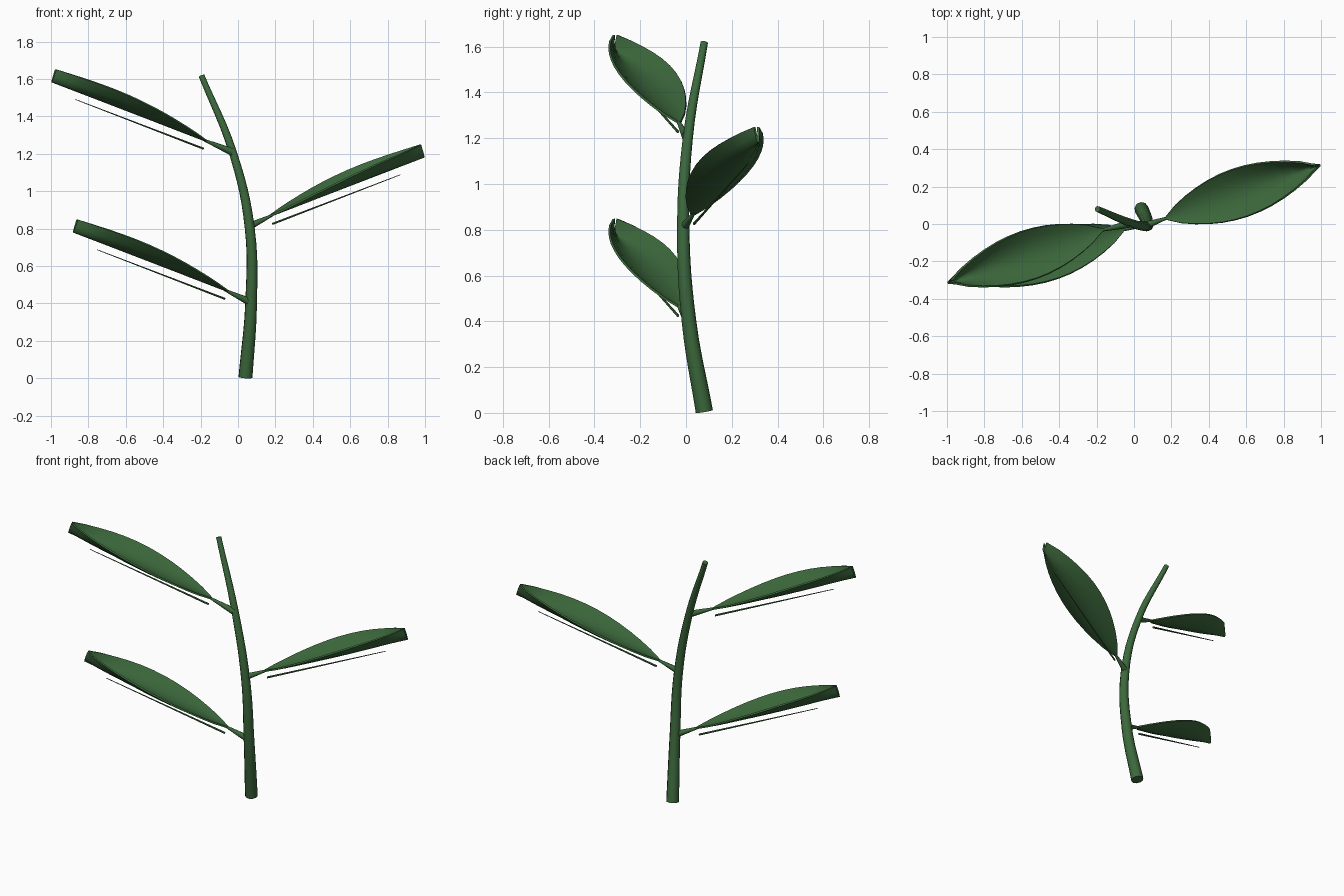
import bpy, bmesh, math
from mathutils import Vector

cube = bpy.data.objects.get("Cube")
if cube:
    bpy.data.objects.remove(cube, do_unlink=True)

# One leafy green for the whole plant
green = bpy.data.materials.new("leaf_green")
green.use_nodes = True
color = (0.045, 0.14, 0.045, 1)
green.diffuse_color = color
bsdf = green.node_tree.nodes["Principled BSDF"]
bsdf.inputs["Base Color"].default_value = color
bsdf.inputs["Roughness"].default_value = 0.8


def activate(obj):
    bpy.ops.object.select_all(action='DESELECT')
    obj.select_set(True)
    bpy.context.view_layer.objects.active = obj


def tube(name, points, radii, steps=4, detail=3):
    """Round tapered tube through the points."""
    curve = bpy.data.curves.new(name, 'CURVE')
    curve.dimensions = '3D'
    curve.resolution_u = steps
    curve.bevel_depth = 1
    curve.bevel_resolution = detail
    curve.use_fill_caps = True
    spline = curve.splines.new('BEZIER')
    spline.bezier_points.add(len(points) - 1)
    for bp, co, r in zip(spline.bezier_points, points, radii):
        bp.co = co
        bp.radius = r
        bp.handle_left_type = bp.handle_right_type = 'AUTO'
    obj = bpy.data.objects.new(name, curve)
    bpy.context.collection.objects.link(obj)
    curve.materials.append(green)
    activate(obj)
    bpy.ops.object.convert(target='MESH')
    bpy.ops.object.shade_smooth_by_angle(angle=math.radians(50))
    return obj


def blade(name, base, along, side, up, length):
    """Cupped leaf: wide in the middle, with edges raised up to the tip."""
    rows, half = 12, 3
    bm = bmesh.new()
    grid = []
    for i in range(rows + 1):
        t = i / rows
        width = 0.008 + 0.124 * max(math.sin(math.pi * t), 0) ** 0.8
        cup = 0.068 * math.sin(math.pi / 2 * min(1, t * 1.3))
        row = []
        for j in range(-half, half + 1):
            u = j / half
            co = base + along * length * t + side * width * u + up * cup * u * u
            row.append(bm.verts.new(co))
        grid.append(row)
    for a, b in zip(grid, grid[1:]):
        for j in range(2 * half):
            bm.faces.new((a[j], b[j], b[j + 1], a[j + 1]))
    mesh = bpy.data.meshes.new(name)
    bm.to_mesh(mesh)
    bm.free()
    mesh.materials.append(green)
    obj = bpy.data.objects.new(name, mesh)
    bpy.context.collection.objects.link(obj)
    activate(obj)
    solid = obj.modifiers.new("thickness", 'SOLIDIFY')
    solid.thickness = 0.01
    solid.offset = 0
    bpy.ops.object.modifier_apply(modifier=solid.name)
    bpy.ops.object.shade_smooth_by_angle(angle=math.radians(40))


def leaf(name, root, base, sign):
    """Stalk, blade and the slim rib that runs beneath it."""
    root, base = Vector(root), Vector(base)
    span = Vector((0.825 * sign, 0.285 * sign, 0.317))
    along = span.normalized()
    side = Vector((0, 0, 1)).cross(along).normalized()
    up = along.cross(side)
    tube(name + "_stalk", [root, base + along * 0.03], [0.021, 0.005], 2, 2)
    blade(name + "_blade", base, along, side, up, span.length)
    start = base - up * 0.045
    tube(name + "_rib", [start, start + along * span.length * 0.83],
         [0.006, 0.002], 2, 1)


# Curved main stem
tube("stem",
     [(0.04, 0.08, 0.006), (0.07, 0.013, 0.4), (0.063, -0.012, 0.8),
      (-0.025, 0.008, 1.2), (-0.195, 0.08, 1.618)],
     [0.038, 0.032, 0.027, 0.022, 0.016], 6)

# Alternating leaves
leaf("lower_leaf", (0.06, 0.005, 0.41), (-0.055, -0.03, 0.467), -1)
leaf("middle_leaf", (0.055, -0.01, 0.81), (0.17, 0.03, 0.868), 1)
leaf("upper_leaf", (-0.03, 0.0, 1.21), (-0.17, -0.03, 1.27), -1)
